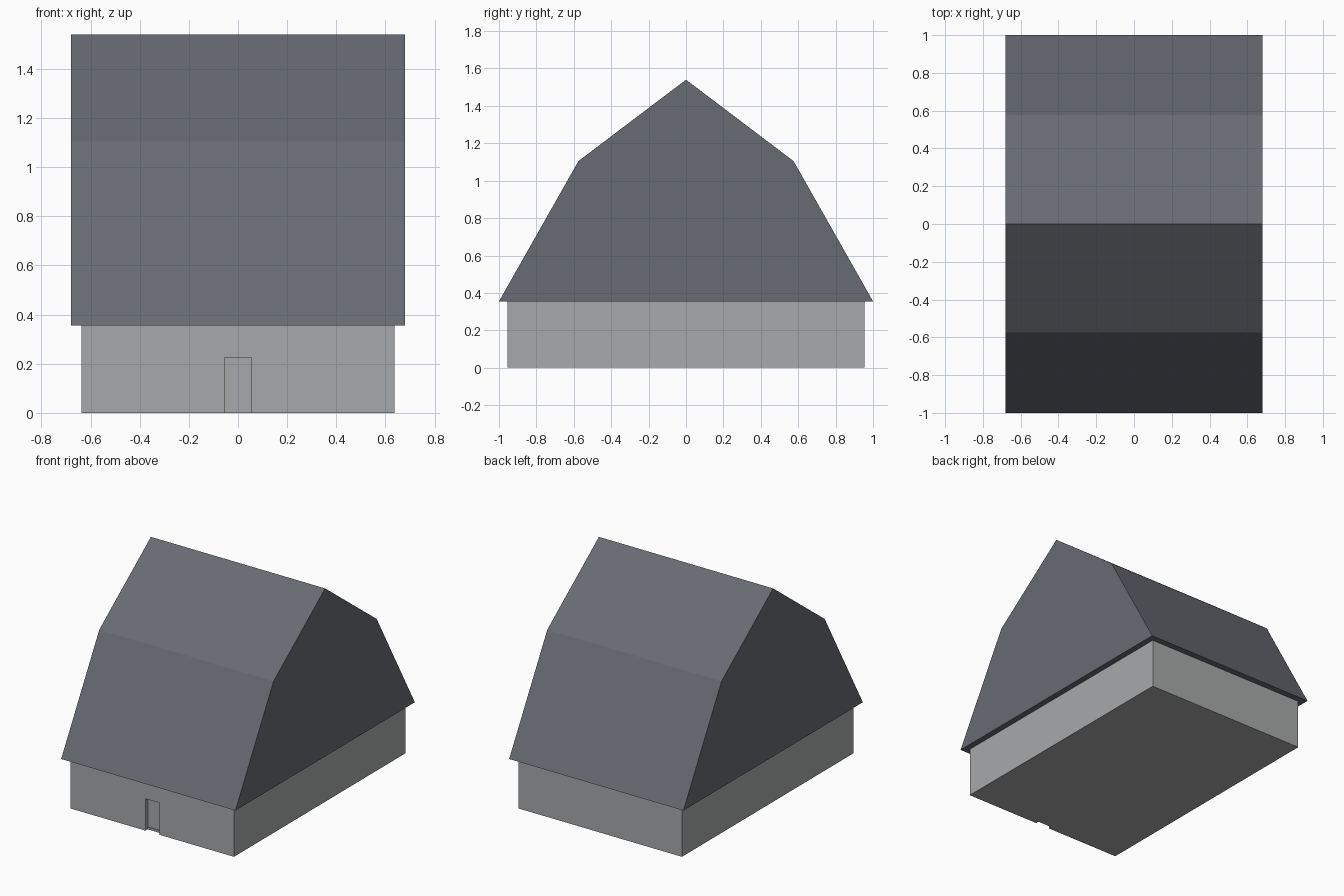
import bpy

if "Cube" in bpy.data.objects:
    bpy.data.objects.remove(bpy.data.objects["Cube"])

WALL_X, WALL_Y, EAVES = 0.637, 0.955, 0.355
ROOF_X = 0.68
DOOR_X, DOOR_TOP, DOOR_DEPTH = 0.055, 0.225, 0.03


def material(name, colour):
    m = bpy.data.materials.new(name)
    m.diffuse_color = (*colour, 1)
    m.use_nodes = True
    m.node_tree.nodes["Principled BSDF"].inputs["Base Color"].default_value = m.diffuse_color
    return m


stone = material("light grey wall", (0.39, 0.395, 0.40))
slate = material("slate blue grey", (0.137, 0.147, 0.17))


def prism(name, profile, x, mat):
    """Extrude a counter-clockwise (y, z) profile from -x to +x."""
    n = len(profile)
    verts = [(sx, y, z) for sx in (-x, x) for y, z in profile]
    faces = [tuple(reversed(range(n))), tuple(range(n, 2 * n))]
    faces += [(i, (i + 1) % n, n + (i + 1) % n, n + i) for i in range(n)]
    mesh = bpy.data.meshes.new(name)
    mesh.from_pydata(verts, [], faces)
    mesh.materials.append(mat)
    obj = bpy.data.objects.new(name, mesh)
    bpy.context.collection.objects.link(obj)
    return obj


def box(name, x, y0, y1, z0, z1, mat):
    return prism(name, [(y0, z0), (y1, z0), (y1, z1), (y0, z1)], x, mat)


# Low walls with a shallow doorway cut into the front, open at the bottom
walls = box("walls", WALL_X, -WALL_Y, WALL_Y, 0, EAVES, stone)
cutter = box("doorway_cutter", DOOR_X, -WALL_Y - 0.1, -WALL_Y + DOOR_DEPTH,
             -0.1, DOOR_TOP, stone)
cut = walls.modifiers.new("doorway", "BOOLEAN")
cut.operation, cut.object, cut.solver = "DIFFERENCE", cutter, "EXACT"
bpy.context.view_layer.objects.active = walls
bpy.ops.object.modifier_apply(modifier=cut.name)
bpy.data.objects.remove(cutter)

# Thin sill at the foot of the door
box("door_sill", DOOR_X, -WALL_Y + DOOR_DEPTH - 0.006, -WALL_Y + DOOR_DEPTH,
    0, 0.015, stone)

# Gambrel roof, overhanging the walls on all sides
half = [(1.0, EAVES), (0.575, 1.105)]
roof_profile = half + [(0, 1.54)] + [(-y, z) for y, z in reversed(half)]
prism("roof", roof_profile, ROOF_X, slate)
